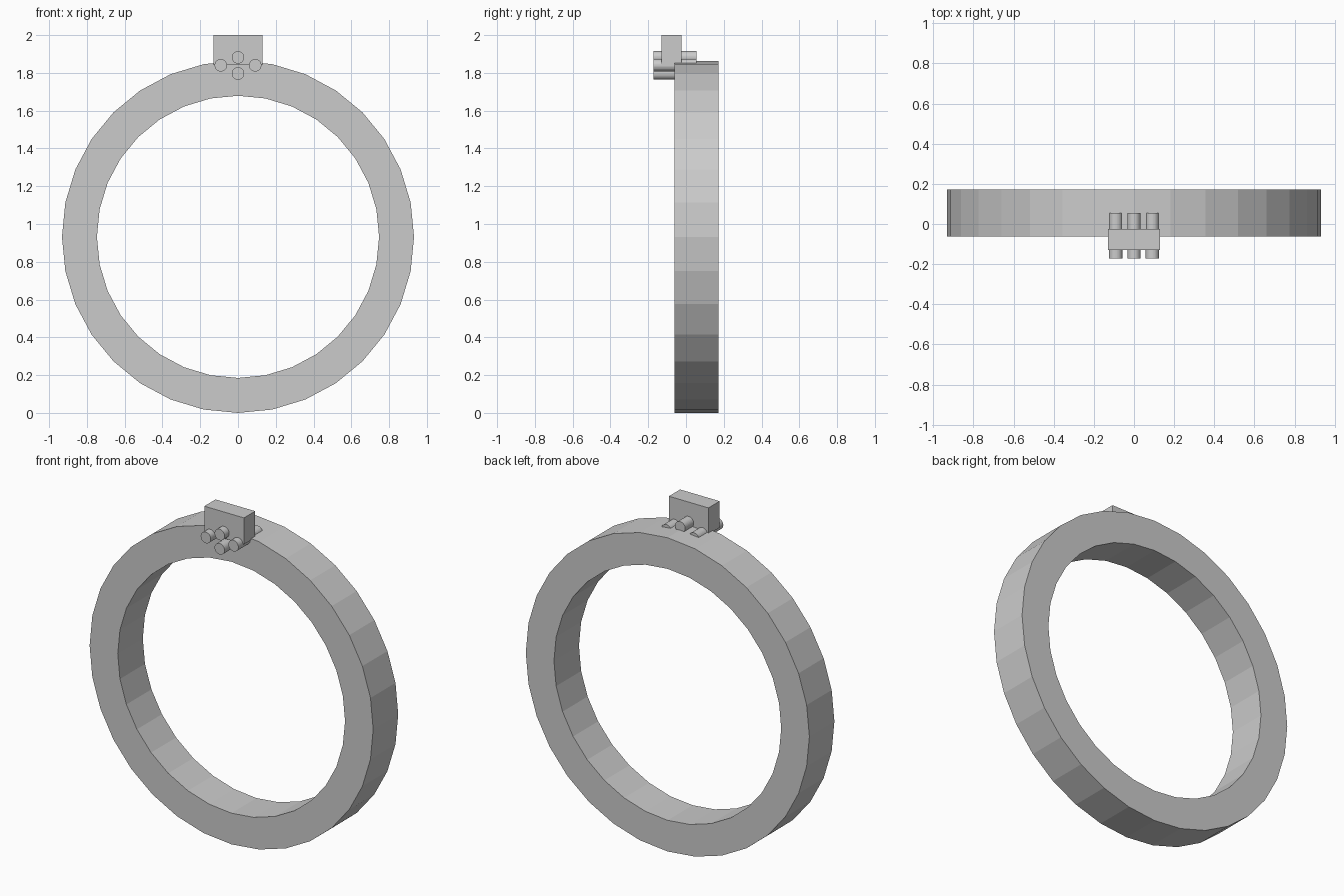
import bpy, bmesh, math
from mathutils import Matrix

if "Cube" in bpy.data.objects:
    bpy.data.objects.remove(bpy.data.objects["Cube"])


def finish(name, bm):
    bmesh.ops.recalc_face_normals(bm, faces=bm.faces)
    mesh = bpy.data.meshes.new(name)
    bm.to_mesh(mesh)
    bm.free()
    ob = bpy.data.objects.new(name, mesh)
    bpy.context.collection.objects.link(ob)
    return ob


def ring(name, outer, inner, y0, y1, zc, sides):
    bm = bmesh.new()
    profile = [(outer, y0), (outer, y1), (inner, y1), (inner, y0)]
    loops = []
    for i in range(sides):
        a = 2 * math.pi * i / sides
        loops.append([bm.verts.new((r * math.sin(a), y, zc + r * math.cos(a)))
                      for r, y in profile])
    for i in range(sides):
        p, q = loops[i], loops[(i + 1) % sides]
        for j in range(4):
            k = (j + 1) % 4
            bm.faces.new((p[j], p[k], q[k], q[j]))
    return finish(name, bm)


def box(name, x0, x1, y0, y1, z0, z1):
    bm = bmesh.new()
    m = (Matrix.Translation(((x0 + x1) / 2, (y0 + y1) / 2, (z0 + z1) / 2))
         @ Matrix.Diagonal((x1 - x0, y1 - y0, z1 - z0, 1)))
    bmesh.ops.create_cube(bm, size=1, matrix=m)
    return finish(name, bm)


def peg(name, x, z, radius, y0, y1):
    bm = bmesh.new()
    m = Matrix.Translation((x, (y0 + y1) / 2, z)) @ Matrix.Rotation(math.pi / 2, 4, 'X')
    bmesh.ops.create_cone(bm, cap_ends=True, segments=32, radius1=radius,
                          radius2=radius, depth=y1 - y0, matrix=m)
    return finish(name, bm)


# Faceted band
ring("ring_band", 0.932, 0.747, -0.062, 0.173, 0.932, 32)

# Block on top of the band
box("top_block", -0.13, 0.13, -0.13, -0.025, 1.843, 2.0)

# Four pegs running through front to back
for name, x, z in (("upper_peg", 0, 1.882), ("lower_peg", 0, 1.797),
                   ("left_peg", -0.091, 1.84), ("right_peg", 0.091, 1.84)):
    peg(name, x, z, 0.033, -0.173, 0.055)
